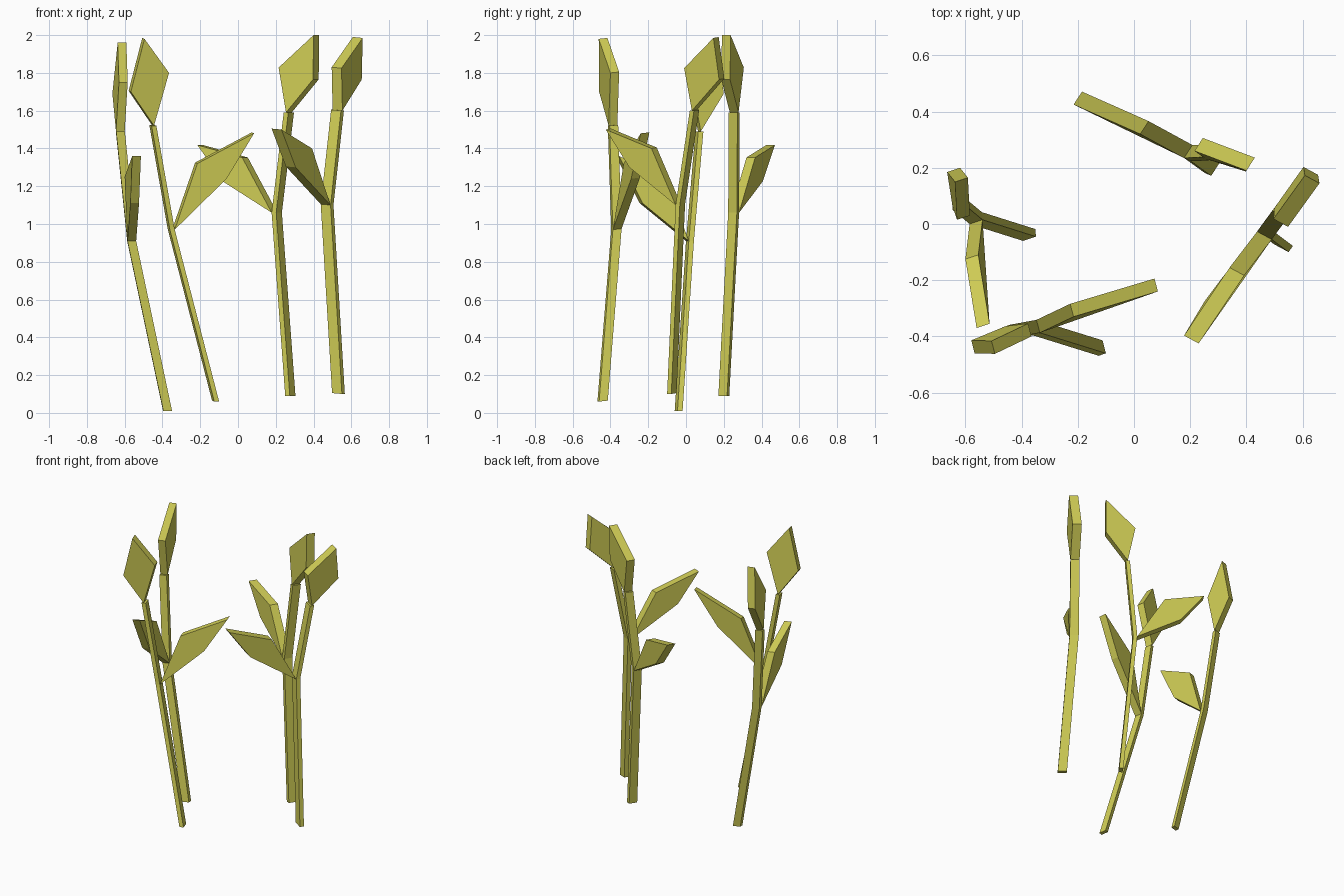
import bpy, bmesh
from mathutils import Vector as V

if "Cube" in bpy.data.objects:
    bpy.data.objects.remove(bpy.data.objects["Cube"])

mat = bpy.data.materials.new("yellow_green")
mat.diffuse_color = (0.62, 0.60, 0.09, 1)
mat.use_nodes = True
mat.node_tree.nodes["Principled BSDF"].inputs["Base Color"].default_value = mat.diffuse_color


def slab(name, quads, depth):
    """Thick flat piece: quads sharing edges, extruded along the depth vector."""
    bm = bmesh.new()
    for q in quads:
        bm.faces.new([bm.verts.new(p) for p in q])
    bmesh.ops.remove_doubles(bm, verts=bm.verts, dist=1e-5)
    front = bm.faces[:]
    new = bmesh.ops.extrude_face_region(bm, geom=front, use_keep_orig=True)
    bmesh.ops.translate(bm, vec=depth,
                        verts=[e for e in new["geom"] if isinstance(e, bmesh.types.BMVert)])
    bmesh.ops.recalc_face_normals(bm, faces=bm.faces)
    me = bpy.data.meshes.new(name)
    bm.to_mesh(me)
    bm.free()
    me.materials.append(mat)
    bpy.context.collection.objects.link(bpy.data.objects.new(name, me))


def sprout(side, depth, base, kink, neck, side_leaf, top_leaf):
    """Bent stem with one side leaf at the kink and one leaf at the neck."""
    b, k, n = V(base), V(kink), V(neck)
    su, st, sl = map(V, side_leaf)       # upper corner, tip, lower corner
    tl, tt, tr = map(V, top_leaf)        # outer corner, tip, inner corner
    d = V(depth)
    w = st - k
    w.z = 0
    w = w.normalized() * 0.027           # stem width, away from the side leaf
    slab(side + "_stem", [(b, k, k - w, b - w), (k, n, n - w, k - w)], d)
    slab(side + "_side_leaf", [(k, su, st, sl)], d)
    slab(side + "_top_leaf", [(n - w / 2, tl, tt, tr)], d)


sprout("left", (.046, .015, 0),
       (-.395, -.06, .01), (-.585, 0, .91), (-.645, .05, 1.49),
       [(-.60, -.125, 1.25), (-.56, -.37, 1.36), (-.57, -.245, 1.11)],
       [(-.665, .185, 1.69), (-.637, .15, 1.96), (-.63, .015, 1.75)])

sprout("front", (-.012, .046, .005),
       (-.10, -.46, .06), (-.335, -.387, .97), (-.432, -.405, 1.52),
       [(-.215, -.33, 1.32), (.085, -.24, 1.48), (-.06, -.29, 1.24)],
       [(-.567, -.46, 1.70), (-.495, -.462, 1.98), (-.365, -.40, 1.80)])

sprout("back", (.03, .046, 0),
       (.25, .183, .09), (.178, .235, 1.06), (.242, .238, 1.59),
       [(.022, .32, 1.352), (-.215, .425, 1.418), (-.08, .36, 1.225)],
       [(.397, .187, 1.765), (.40, .19, 2.0), (.215, .26, 1.828)])

sprout("right", (-.052, .028, .005),
       (.55, -.10, .10), (.49, -.055, 1.10), (.545, .02, 1.60),
       [(.392, -.183, 1.40), (.23, -.425, 1.50), (.305, -.30, 1.30)],
       [(.655, .175, 1.765), (.66, .145, 1.985), (.548, -.01, 1.825)])
